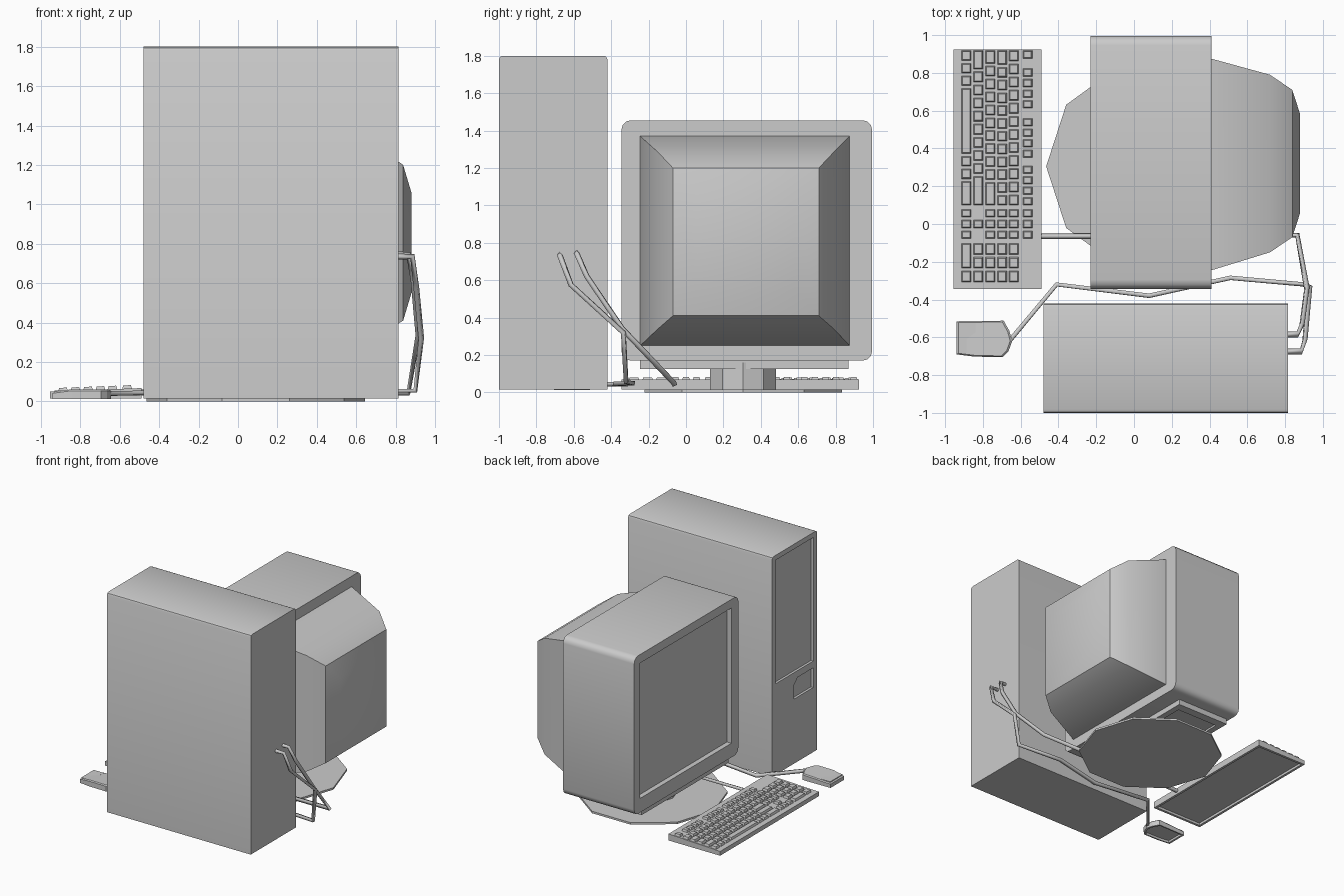
import bpy, bmesh, math
from mathutils import Vector

if "Cube" in bpy.data.objects:
    bpy.data.objects.remove(bpy.data.objects["Cube"])

AXES = {'x': lambda a, b, c: (c, a, b),   # profile in (y, z)
        'y': lambda a, b, c: (a, c, b),   # profile in (x, z)
        'z': lambda a, b, c: (a, b, c)}   # profile in (x, y)


def finish(name, bm, smooth=None):
    bmesh.ops.recalc_face_normals(bm, faces=bm.faces)
    me = bpy.data.meshes.new(name)
    bm.to_mesh(me)
    bm.free()
    ob = bpy.data.objects.new(name, me)
    bpy.context.collection.objects.link(ob)
    if smooth:
        activate(ob)
        bpy.ops.object.shade_smooth_by_angle(angle=math.radians(smooth))
    return ob


def activate(ob):
    bpy.ops.object.select_all(action='DESELECT')
    ob.select_set(True)
    bpy.context.view_layer.objects.active = ob


def loft(bm, rings):
    """Skin a list of equal-length point rings and cap both ends."""
    vs = [[bm.verts.new(p) for p in r] for r in rings]
    n = len(vs[0])
    for a, b in zip(vs, vs[1:]):
        for i in range(n):
            bm.faces.new((a[i], a[(i + 1) % n], b[(i + 1) % n], b[i]))
    bm.faces.new(vs[0])
    bm.faces.new(vs[-1])


def rect(a0, a1, b0, b1):
    return [(a0, b0), (a1, b0), (a1, b1), (a0, b1)]


def prism(name, pts, axis, lo, hi, smooth=None):
    bm = bmesh.new()
    loft(bm, [[AXES[axis](a, b, c) for a, b in pts] for c in (lo, hi)])
    return finish(name, bm, smooth)


def rounded(pts, corners, r, seg):
    """Round the chosen corners of a profile."""
    out = []
    for i, p in enumerate(pts):
        p = Vector(p)
        if i not in corners:
            out.append(tuple(p))
            continue
        a = p + (Vector(pts[i - 1]) - p).normalized() * r
        b = p + (Vector(pts[(i + 1) % len(pts)]) - p).normalized() * r
        c = a + b - p
        for k in range(seg + 1):
            t = k / seg * math.pi / 2
            out.append(tuple(c + (a - c) * math.cos(t) + (b - c) * math.sin(t)))
    return out


def carve(ob, pts, axis, lo, hi):
    """Cut a prism-shaped recess."""
    cutter = prism("cutter", pts, axis, lo, hi)
    cutter.hide_render = True
    m = ob.modifiers.new("recess", 'BOOLEAN')
    m.operation, m.object, m.solver = 'DIFFERENCE', cutter, 'EXACT'
    activate(ob)
    bpy.ops.object.modifier_apply(modifier=m.name)
    bpy.data.objects.remove(cutter)


def decagon(cx, cy, r):
    return [(cx + r * math.cos(i * math.pi / 5), cy + r * math.sin(i * math.pi / 5)) for i in range(10)]


# Tower case with recessed drive panel and button recess on its front (-x)
tower = prism("tower_case", rounded(rect(-1, -0.42, 0.015, 1.8), (2, 3), 0.02, 2), 'x', -0.48, 0.815, 35)
carve(tower, rect(-0.95, -0.465, 0.755, 1.76), 'x', -0.6, -0.46)
carve(tower, [(-0.95, 0.54), (-0.70, 0.54), (-0.70, 0.65), (-0.75, 0.70), (-0.95, 0.70)], 'x', -0.6, -0.46)

# Monitor housing with recessed screen
housing = prism("monitor_housing", rounded(rect(-0.345, 0.995, 0.17, 1.455), (0, 1, 2, 3), 0.05, 3),
                'x', -0.23, 0.41, 35)
carve(housing, rect(-0.255, 0.92, 0.285, 1.385), 'x', -0.4, -0.19)

# Tapered tube cover at the back, with a slightly domed rear
bm = bmesh.new()
sections = [(0.40, -0.245, 0.875, 0.25, 1.37), (0.41, -0.245, 0.875, 0.25, 1.37),
            (0.72, -0.15, 0.79, 0.34, 1.285), (0.838, -0.07, 0.71, 0.41, 1.2),
            (0.88, 0.06, 0.58, 0.55, 1.06)]
loft(bm, [[(x, a, b) for a, b in rect(*r)] for x, *r in sections])
finish("monitor_back_cover", bm, 30)

# Monitor stand
pad = prism("stand_pad", rect(-0.245, 0.87, 0.125, 0.175), 'x', -0.21, 0.27)
carve(pad, rect(-0.16, 0.22, -0.18, 0.80), 'z', 0.1, 0.14)
prism("stand_neck", decagon(0.09, 0.305, 0.185), 'z', 0.01, 0.16)
prism("stand_base", decagon(0.09, 0.305, 0.555), 'z', 0.0, 0.016)


# Keyboard body: sloping wedge, hollow below
def board_top(x):
    return 0.05 + (x + 0.955) / 0.465 * 0.018


keyboard = prism("keyboard_body", [(-0.955, 0.015), (-0.49, 0.015), (-0.49, board_top(-0.49)),
                                   (-0.955, board_top(-0.955))], 'y', -0.345, 0.925)
carve(keyboard, rect(-0.935, -0.51, -0.325, 0.905), 'z', 0.0, 0.035)

# Keys: each row is a list of widths (negative = gap) fitted between two y values
bm = bmesh.new()


def key(x0, x1, y0, y1):
    rings = []
    for inset, h in ((0, -0.005), (0.007, 0.017)):
        rings.append([(x, y, board_top(x) + h) for x, y in
                      rect(x0 + inset, x1 - inset, y0 + inset, y1 - inset)])
    loft(bm, rings)


def key_row(x, widths, y_start, y_end):
    unit = (y_end - y_start) / sum(abs(w) for w in widths)
    y = y_start
    for w in widths:
        y2 = y + abs(w) * unit
        if w > 0:
            key(x - 0.026, x + 0.026, y2 + 0.006, y - 0.006)
        y = y2


rows = [-0.888, -0.825, -0.761, -0.698, -0.637]
main = [[1, 1, 1, 5.4, 1, 1, 2.1], [1.6] + [1] * 8 + [2.4], [1.2] + [1] * 9 + [2],
        [1.3] + [1] * 10 + [1], [1] * 12]
nav = [[1, 1, 1], [-1, 1, -1], [1, 1, 1], [1, 1, 1], [1, 1, 1]]
pad_keys = [[2, 1], [1, 1, 1], [1, 1, 1], [1, 1, 1], [1, 1, 1]]
for x, m, n, p in zip(rows, main, nav, pad_keys):
    key_row(x, m, 0.925, 0.092)
    key_row(x, n, 0.085, -0.085)
    key_row(x, p, -0.095, -0.315)
key_row(-0.563, [1, -0.7, 1, 1, 1, 1, -0.7, 1, 1, 1, 1, -0.5, 1, 1, 1, 1], 0.925, 0.092)
key_row(-0.563, [1, 1, 1], 0.085, -0.085)
finish("keyboard_keys", bm)

# Mouse: domed body, hollow below, with a button step
outline = [(-0.94, -0.515), (-0.94, -0.69), (-0.845, -0.702), (-0.695, -0.705), (-0.665, -0.675),
           (-0.645, -0.62), (-0.66, -0.565), (-0.69, -0.512)]


def shrink(f):
    return [(-0.795 + (x + 0.795) * f, -0.61 + (y + 0.61) * f) for x, y in outline]


bm = bmesh.new()
loft(bm, [[(x, y, z + 0.012 * (x > -0.9) * (z > 0.03)) for x, y in shrink(f)]
          for f, z in ((1, 0.012), (1, 0.042), (0.93, 0.05))])
mouse = finish("mouse_body", bm)
carve(mouse, shrink(0.88), 'z', 0.0, 0.03)
prism("mouse_buttons", rect(-0.93, -0.84, -0.685, -0.525), 'z', 0.035, 0.056)


# Cables: thin four-sided tubes
def cable(name, pts, r=0.016):
    cu = bpy.data.curves.new(name, 'CURVE')
    cu.dimensions = '3D'
    cu.bevel_depth, cu.bevel_resolution, cu.use_fill_caps = r, 0, True
    sp = cu.splines.new('POLY')
    sp.points.add(len(pts) - 1)
    for p, co in zip(sp.points, pts):
        p.co = (*co, 1)
    ob = bpy.data.objects.new(name, cu)
    bpy.context.collection.objects.link(ob)


cable("mouse_cable", [(0.81, -0.675, 0.735), (0.885, -0.675, 0.735), (0.905, -0.615, 0.575),
                      (0.93, -0.335, 0.32), (0.9, -0.32, 0.055), (0.51, -0.285, 0.05),
                      (0.08, -0.38, 0.045), (-0.41, -0.32, 0.045), (-0.66, -0.62, 0.04)])
cable("keyboard_cable", [(0.81, -0.585, 0.745), (0.865, -0.585, 0.745), (0.89, -0.53, 0.62),
                         (0.915, -0.34, 0.34), (0.865, -0.06, 0.045), (-0.5, -0.065, 0.045)])
